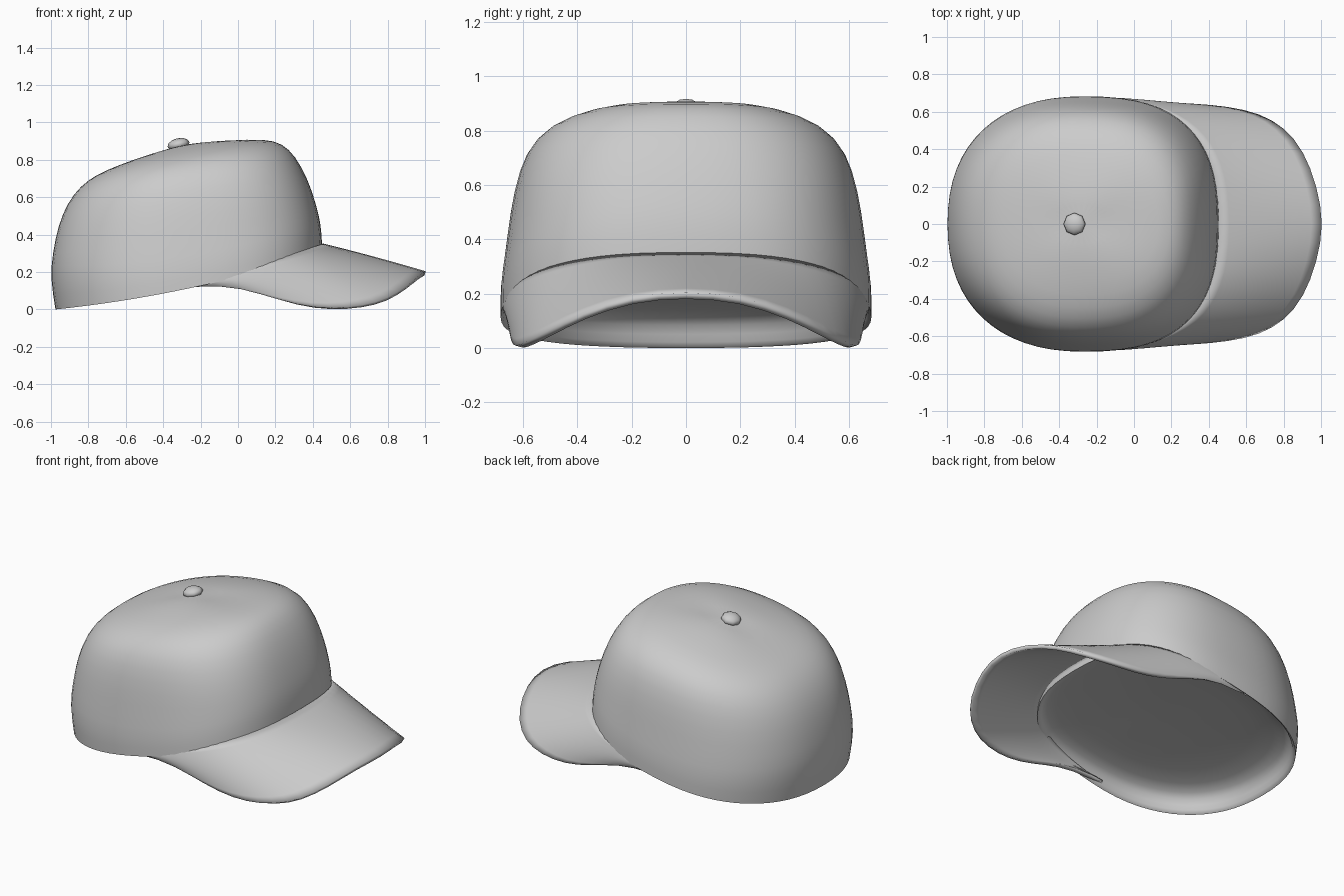
import bpy, bmesh, math

if "Cube" in bpy.data.objects:
    bpy.data.objects.remove(bpy.data.objects["Cube"])

# Crown rings, rim to top: (back x, back z, front x, front z, half width, side z, front squareness)
RINGS = [
    (-0.98, 0.00, 0.455, 0.30, 0.686, 0.112, 0.76),
    (-1.008, 0.17, 0.450, 0.42, 0.688, 0.22, 0.76),
    (-0.995, 0.30, 0.437, 0.50, 0.668, 0.35, 0.76),
    (-0.965, 0.45, 0.415, 0.58, 0.650, 0.50, 0.76),
    (-0.915, 0.57, 0.375, 0.70, 0.620, 0.65, 0.78),
    (-0.845, 0.66, 0.310, 0.82, 0.565, 0.76, 0.80),
    (-0.76, 0.72, 0.240, 0.888, 0.455, 0.828, 0.84),
    (-0.66, 0.763, 0.150, 0.912, 0.310, 0.862, 0.88),
    (-0.50, 0.822, -0.05, 0.905, 0.160, 0.883, 0.90),
]
# Lining: short inner lip, then a shallow ceiling
LINING = [
    RINGS[0],
    (-0.962, 0.01, 0.440, 0.305, 0.668, 0.12, 0.76),
    (-0.955, 0.09, 0.435, 0.312, 0.655, 0.18, 0.76),
    (-0.90, 0.14, 0.40, 0.315, 0.60, 0.22, 0.76),
    (-0.60, 0.19, 0.15, 0.295, 0.32, 0.235, 0.80),
]
# Outer edge of the peak, from the tip round to one side
EDGE = [(1.013, 0.00, 0.198), (0.975, 0.20, 0.182), (0.905, 0.385, 0.118),
        (0.80, 0.51, 0.050), (0.67, 0.582, 0.014), (0.50, 0.618, 0.000),
        (0.32, 0.632, 0.020), (0.12, 0.642, 0.085), (-0.08, 0.655, 0.145)]
SEGMENTS = 32


def ring_point(ring, angle):
    """Point on a slightly squared oval whose height bends from back to front."""
    xb, zb, xf, zf, w, zs, square = ring
    power = square if math.cos(angle) > 0 else 0.87
    soft = lambda v: math.copysign(abs(v) ** power, v)
    c, s = soft(math.cos(angle)), soft(math.sin(angle))
    z = zs + (zf - zb) / 2 * c + ((zf + zb) / 2 - zs) * c * c
    return ((xb + xf) / 2 + (xf - xb) / 2 * c, w * s, z)


def loft(name, rows, closed=False, apex=None):
    bm = bmesh.new()
    grid = [[bm.verts.new(p) for p in row] for row in rows]
    n = len(rows[0])
    for a, b in zip(grid, grid[1:]):
        for i in range(n if closed else n - 1):
            j = (i + 1) % n
            bm.faces.new((a[i], a[j], b[j], b[i]))
    if apex:
        tip = bm.verts.new(apex)
        for i in range(n):
            bm.faces.new((grid[-1][i], grid[-1][(i + 1) % n], tip))
    bmesh.ops.remove_doubles(bm, verts=bm.verts, dist=0.0005)
    mesh = bpy.data.meshes.new(name)
    bm.to_mesh(mesh)
    bm.free()
    obj = bpy.data.objects.new(name, mesh)
    bpy.context.collection.objects.link(obj)
    for p in mesh.polygons:
        p.use_smooth = True
    sub = obj.modifiers.new("smooth", 'SUBSURF')
    sub.levels = sub.render_levels = 1
    return obj


def ring_rows(rings, direction):
    return [[ring_point(r, direction * 2 * math.pi * i / SEGMENTS)
             for i in range(SEGMENTS)] for r in rings]


# Crown and the lining that closes it from below
loft("crown", ring_rows(RINGS, 1), closed=True, apex=(-0.29, 0, 0.878))
loft("lining", ring_rows(LINING, -1), closed=True, apex=(-0.25, 0, 0.24))

# Peak: curved visor spanning from the crown rim to its outer edge
end = math.radians(98)
x, y, z = ring_point(RINGS[0], end)
side = EDGE + [(x, y * 0.95, z + 0.03)]
outer = [(x, -y, z) for x, y, z in side[:0:-1]] + side
half = len(side) - 1
inner = []
for i in range(-half, half + 1):
    x, y, z = ring_point(RINGS[0], end * i / half)
    inner.append((x, y * (0.97 - 0.02 * (abs(i) == half)),
                  z + 0.03 + 0.012 * max(0, math.cos(end * i / half))))
rows = []
for k in range(6):
    t = k / 5
    bulge = 0.05 * t * (1 - t)
    rows.append([(a[0] + (b[0] - a[0]) * t,
                  a[1] + (b[1] - a[1]) * t + bulge * b[1],
                  a[2] + (b[2] - a[2]) * t + bulge * 0.3)
                 for a, b in zip(inner, outer)])
peak = loft("peak", rows)
shell = peak.modifiers.new("thickness", 'SOLIDIFY')
shell.thickness, shell.offset = 0.024, 0
bpy.context.view_layer.objects.active = peak
peak.select_set(True)
bpy.ops.object.shade_smooth_by_angle(angle=math.radians(50))
peak.select_set(False)

# Button on top of the crown
bpy.ops.mesh.primitive_uv_sphere_add(segments=8, ring_count=6, radius=1,
                                     location=(-0.318, 0, 0.882), rotation=(0, -0.22, 0))
button = bpy.context.object
button.name = "button"
button.scale = (0.06, 0.06, 0.034)
bpy.ops.object.shade_smooth()
